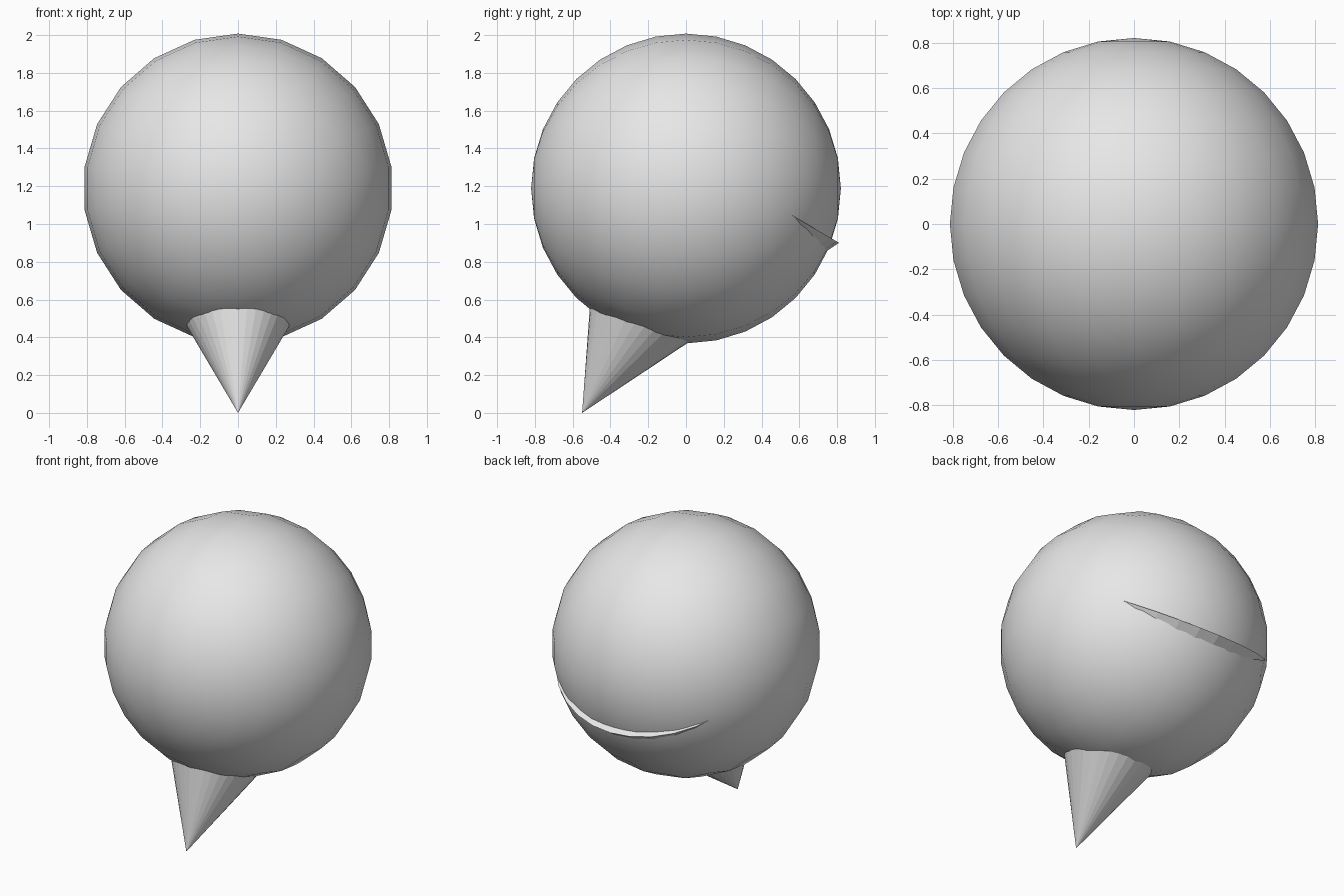
import bpy
from math import radians
from mathutils import Vector

if "Cube" in bpy.data.objects:
    bpy.data.objects.remove(bpy.data.objects["Cube"], do_unlink=True)

grey = bpy.data.materials.new("plain grey")
grey.use_nodes = True
colour = (0.8, 0.8, 0.8, 1)
grey.diffuse_color = colour
grey.node_tree.nodes["Principled BSDF"].inputs["Base Color"].default_value = colour


def finish(name):
    ob = bpy.context.object
    ob.name = name
    ob.data.materials.append(grey)
    return ob


# Smooth ball with its poles at front and back
bpy.ops.mesh.primitive_uv_sphere_add(segments=22, ring_count=16, radius=0.82,
                                     location=(0, 0, 1.188),
                                     rotation=(radians(90), 0, 0))
finish("ball")
bpy.ops.object.shade_smooth()

# Faceted cone: tip below the front, wide rim breaking out of the back
tip = Vector((0, -0.55, 0))
depth, radius = 1.464, 0.719
axis = Vector((0, 0.505, 0.863)).normalized()
turn = Vector((0, 0, -1)).rotation_difference(axis)
bpy.ops.mesh.primitive_cone_add(vertices=32, radius1=radius, radius2=0, depth=depth,
                                location=tip + axis * depth / 2,
                                rotation=(-axis).to_track_quat('Z', 'Y').to_euler())
finish("cone")
bpy.ops.object.shade_flat()
